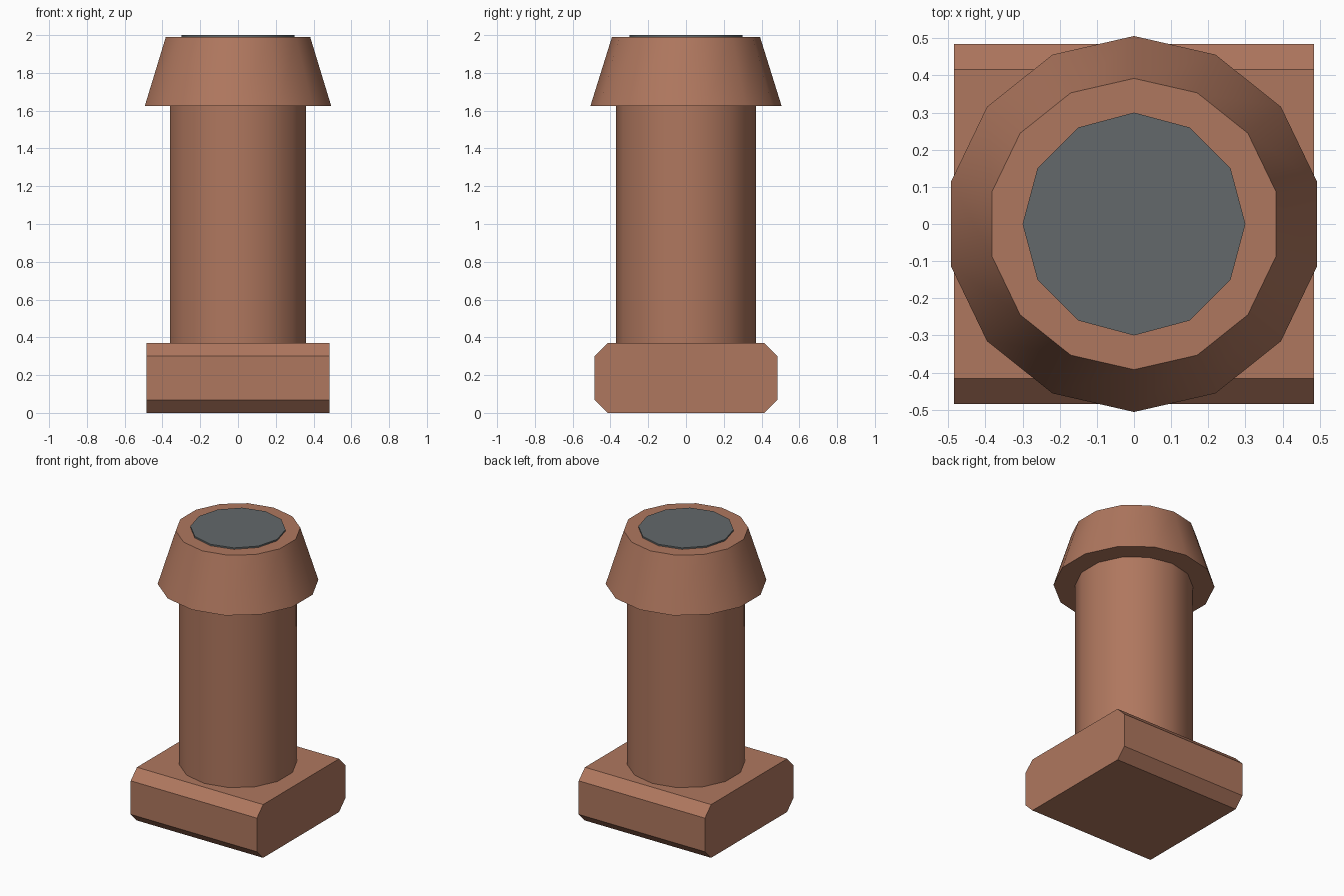
import bpy, math

if "Cube" in bpy.data.objects:
    bpy.data.objects.remove(bpy.data.objects["Cube"])

def material(name, rgb):
    m = bpy.data.materials.new(name)
    m.diffuse_color = (*rgb, 1)
    m.use_nodes = True
    m.node_tree.nodes["Principled BSDF"].inputs["Base Color"].default_value = m.diffuse_color
    return m

clay = material("clay", (0.43, 0.185, 0.113))
slate = material("slate", (0.125, 0.14, 0.145))

def loft(name, rings, mat, smooth=True):
    """Closed solid through matching rings of points, capped at both ends."""
    n = len(rings[0])
    verts = [p for ring in rings for p in ring]
    faces = [list(range(n))[::-1], list(range(len(verts) - n, len(verts)))]
    for k in range(len(rings) - 1):
        for i in range(n):
            j = (i + 1) % n
            faces.append([k * n + i, k * n + j, (k + 1) * n + j, (k + 1) * n + i])
    mesh = bpy.data.meshes.new(name)
    mesh.from_pydata(verts, [], faces)
    mesh.materials.append(mat)
    ob = bpy.data.objects.new(name, mesh)
    bpy.context.collection.objects.link(ob)
    if smooth:
        bpy.ops.object.select_all(action='DESELECT')
        ob.select_set(True)
        bpy.context.view_layer.objects.active = ob
        bpy.ops.object.shade_smooth_by_angle(angle=math.radians(35))
    return ob

def ring(r, z, sides):
    # first corner points along +y
    return [(r * math.cos(math.pi / 2 + 2 * math.pi * i / sides),
             r * math.sin(math.pi / 2 + 2 * math.pi * i / sides), z) for i in range(sides)]

# square base, chamfered along its front and back edges
W, H, C = 0.484, 0.369, 0.068
profile = [(-W + C, 0), (W - C, 0), (W, C), (W, H - C),
           (W - C, H), (-W + C, H), (-W, H - C), (-W, C)]
loft("base", [[(x, y, z) for y, z in profile] for x in (-W, W)], clay, smooth=False)

# pipe shaft
loft("shaft", [ring(0.37, H, 14), ring(0.37, 1.625, 14)], clay)

# tapered collar
loft("collar", [ring(0.506, 1.625, 14), ring(0.392, 1.99, 14)], clay)

# dark opening on top
loft("opening", [ring(0.30, 1.95, 12), ring(0.30, 2.0, 12)], slate)
